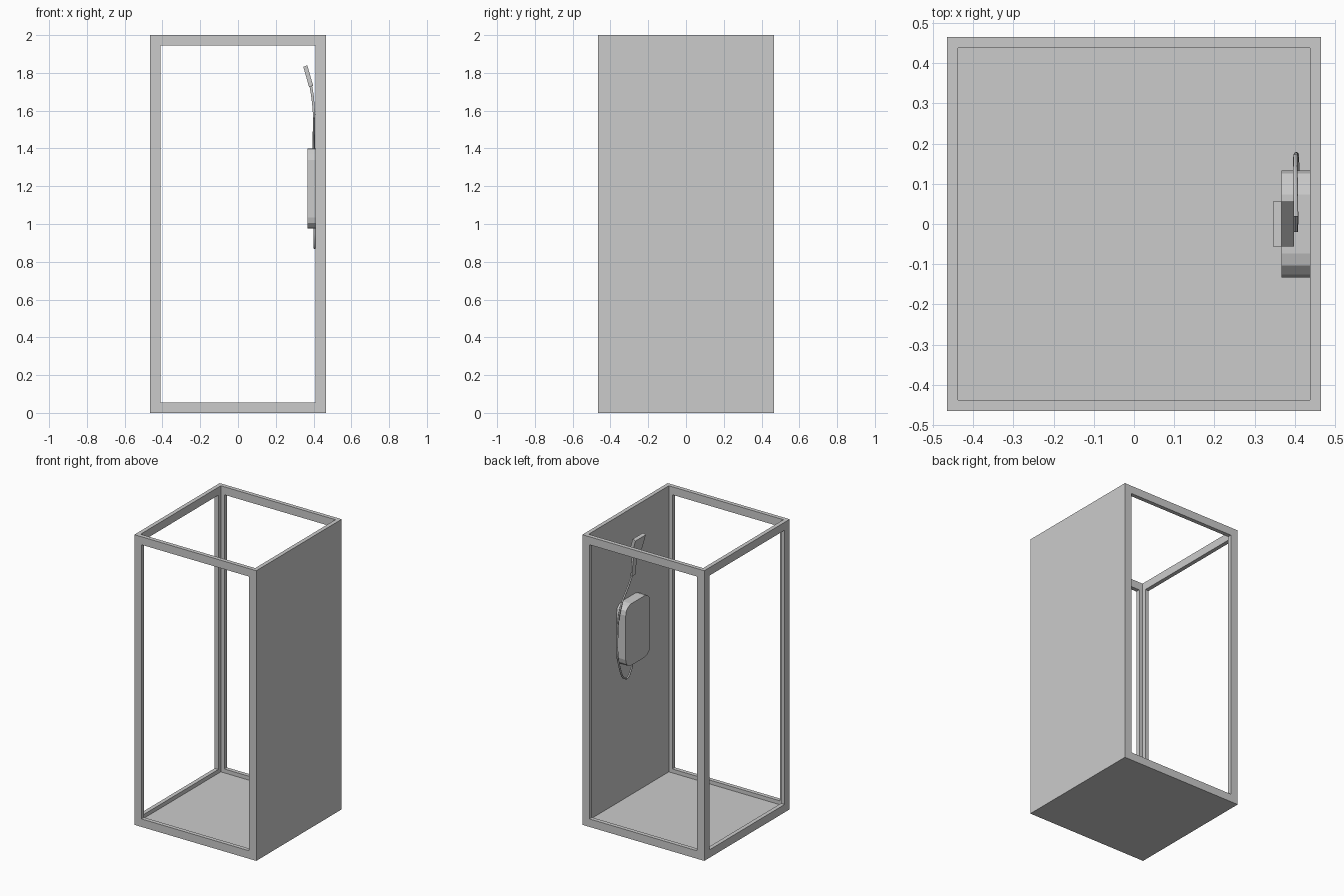
import bpy, bmesh, math
from mathutils import Vector

if "Cube" in bpy.data.objects:
    bpy.data.objects.remove(bpy.data.objects["Cube"])

HALF, WALL, RIM, TOP = 0.465, 0.028, 0.055, 2.0


def box(name, lo, hi):
    """Axis-aligned box between two corners."""
    bm = bmesh.new()
    bmesh.ops.create_cube(bm, size=1)
    lo, hi = Vector(lo), Vector(hi)
    for v in bm.verts:
        v.co = (lo + hi) / 2 + v.co * (hi - lo)
    return finish(name, bm)


def finish(name, bm):
    bmesh.ops.recalc_face_normals(bm, faces=bm.faces)
    me = bpy.data.meshes.new(name)
    bm.to_mesh(me)
    bm.free()
    ob = bpy.data.objects.new(name, me)
    bpy.context.collection.objects.link(ob)
    return ob


def extrude_profile(name, pts, offset):
    """Fill a closed outline and extrude it by offset."""
    bm = bmesh.new()
    face = bm.faces.new([bm.verts.new(p) for p in pts])
    new = bmesh.ops.extrude_face_region(bm, geom=[face], use_keep_orig=True)["geom"]
    bmesh.ops.translate(bm, vec=offset, verts=[g for g in new if isinstance(g, bmesh.types.BMVert)])
    return finish(name, bm)


def cut(target, cutter):
    mod = target.modifiers.new("cut", "BOOLEAN")
    mod.operation, mod.solver, mod.object = "DIFFERENCE", "EXACT", cutter
    cutter.hide_render = True
    with bpy.context.temp_override(object=target, active_object=target):
        bpy.ops.object.modifier_apply(modifier=mod.name)
    bpy.data.objects.remove(cutter)


# cabin: hollow open-topped shell, solid right wall and floor, three framed openings
cabin = box("cabin_frame", (-HALF, -HALF, 0), (HALF, HALF, TOP))
i, w = HALF - WALL, HALF - RIM
cut(cabin, box("cavity", (-i, -i, WALL), (i, i, TOP + 1)))
cut(cabin, box("front_back_opening", (-w, -1, RIM), (w, 1, TOP - RIM)))
cut(cabin, box("left_opening", (-1, -w, RIM), (0, w, TOP - RIM)))

# heater unit: rounded rectangle on the right wall
cy, z0, z1, r = 0.133, 0.975, 1.40, 0.06
outline = []
for k, (sy, sz) in enumerate([(1, 1), (-1, 1), (-1, -1), (1, -1)]):
    oy, oz = sy * (cy - r), (z0 + z1) / 2 + sz * ((z1 - z0) / 2 - r)
    for s in range(4):
        a = math.radians(90 * k + 30 * s)
        outline.append((0.367, oy + r * math.cos(a), oz + r * math.sin(a)))
extrude_profile("heater_unit", outline, (i - 0.367, 0, 0))

# shower head: leaning flat plate
head = [(0.346, 1.832), (0.367, 1.84), (0.398, 1.732), (0.376, 1.725)]
extrude_profile("shower_head", [(x, -0.056, z) for x, z in head], (0, 0.112, 0))

# handle: gently curved flat grip, drawn in side profile
spine = [(0.385, 1.735, 0.007), (0.394, 1.68, 0.007), (0.400, 1.62, 0.006), (0.403, 1.56, 0.005)]
side = [(x - t, -0.02, z) for x, z, t in spine] + [(x + t, -0.02, z) for x, z, t in reversed(spine)]
extrude_profile("shower_handle", side, (0, 0.04, 0))

# hose: loops from the handle around the unit to its underside
path = [(0.403, 0.0, 1.58), (0.402, 0.05, 1.51), (0.401, 0.14, 1.39), (0.403, 0.173, 1.18),
        (0.405, 0.145, 0.98), (0.405, 0.07, 0.874), (0.405, 0.02, 0.915), (0.405, 0.0, 0.985)]
cu = bpy.data.curves.new("hose", "CURVE")
cu.dimensions = "3D"
cu.resolution_u, cu.bevel_depth, cu.bevel_resolution, cu.use_fill_caps = 4, 0.006, 2, True
sp = cu.splines.new("BEZIER")
sp.bezier_points.add(len(path) - 1)
for p, co in zip(sp.bezier_points, path):
    p.co = co
    p.handle_left_type = p.handle_right_type = "AUTO"
bpy.context.collection.objects.link(bpy.data.objects.new("hose", cu))
